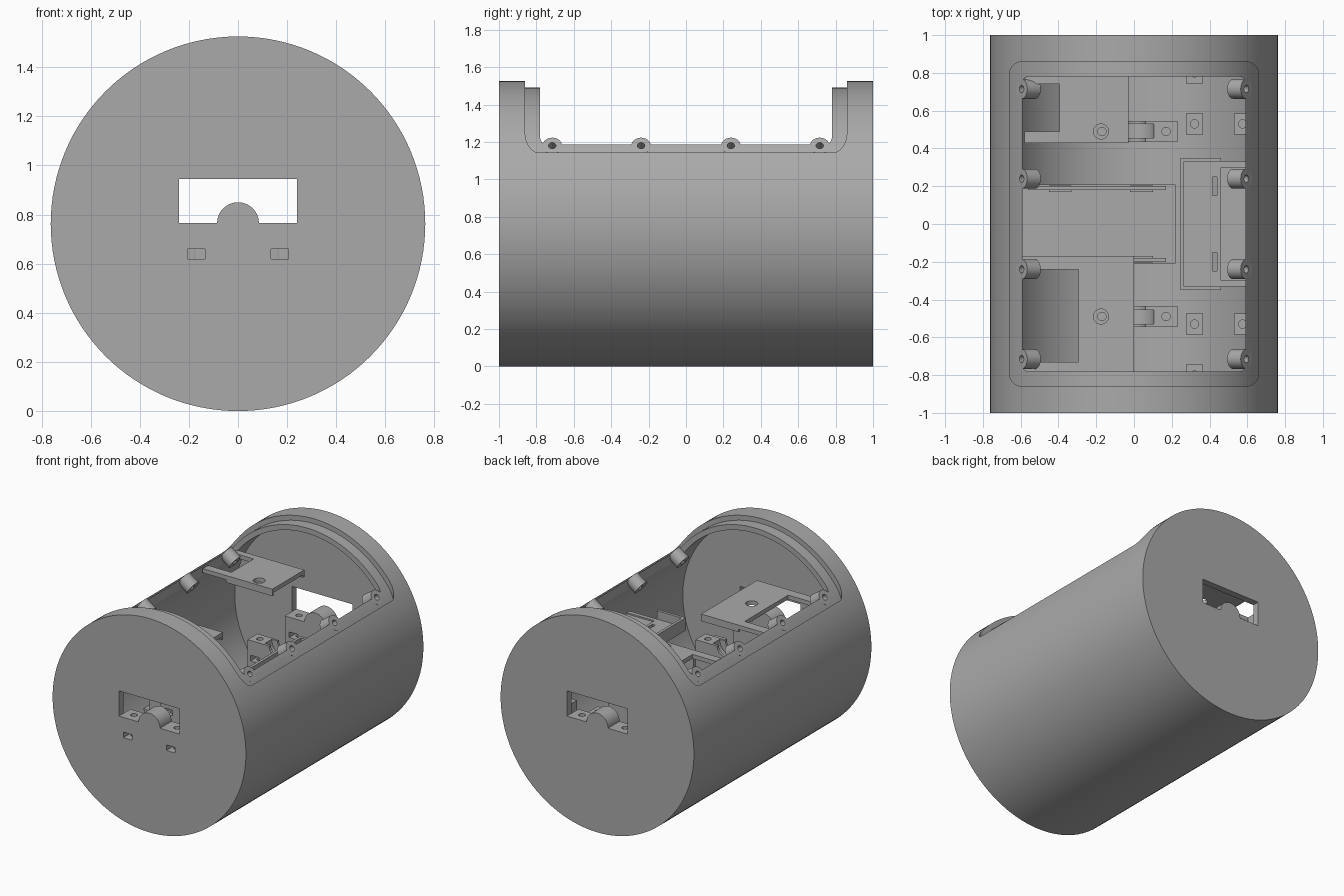
import bpy, bmesh, math
from mathutils import Matrix, Vector

if "Cube" in bpy.data.objects:
    bpy.data.objects.remove(bpy.data.objects["Cube"])

R, CZ = 0.7625, 0.7625      # hull radius and axis height
LEDGE, INNER, WALL = 0.7275, 0.69, 0.95
SEAT = 0.765                # shaft seat height

grey = bpy.data.materials.new("plain grey")
grey.diffuse_color = (0.40, 0.40, 0.40, 1)
grey.use_nodes = True
grey.node_tree.nodes["Principled BSDF"].inputs["Base Color"].default_value = grey.diffuse_color


def finish(name, bm):
    bmesh.ops.recalc_face_normals(bm, faces=bm.faces)
    me = bpy.data.meshes.new(name)
    bm.to_mesh(me)
    bm.free()
    me.materials.append(grey)
    ob = bpy.data.objects.new(name, me)
    bpy.context.collection.objects.link(ob)
    return ob


def box(name, x0, x1, y0, y1, z0, z1):
    bm = bmesh.new()
    m = Matrix.Translation(((x0 + x1) / 2, (y0 + y1) / 2, (z0 + z1) / 2))
    m = m @ Matrix.Diagonal((x1 - x0, y1 - y0, z1 - z0, 1))
    bmesh.ops.create_cube(bm, size=1, matrix=m)
    return finish(name, bm)


def rod(name, a, b, r, n=32):
    a, b = Vector(a), Vector(b)
    bm = bmesh.new()
    rot = (b - a).to_track_quat('Z', 'Y').to_matrix().to_4x4()
    bmesh.ops.create_cone(bm, cap_ends=True, segments=n, radius1=r, radius2=r,
                          depth=(b - a).length, matrix=Matrix.Translation((a + b) / 2) @ rot)
    return finish(name, bm)


def rounded_prism(name, hx, hy, r, z0, z1):
    bm = bmesh.new()
    vs = []
    for k, (sx, sy) in enumerate(((1, 1), (-1, 1), (-1, -1), (1, -1))):
        for i in range(9):
            t = math.pi / 2 * (k + i / 8)
            vs.append(bm.verts.new((sx * (hx - r) + r * math.cos(t),
                                    sy * (hy - r) + r * math.sin(t), z0)))
    f = bm.faces.new(vs)
    ext = bmesh.ops.extrude_face_region(bm, geom=[f])
    bmesh.ops.translate(bm, vec=(0, 0, z1 - z0),
                        verts=[v for v in ext['geom'] if isinstance(v, bmesh.types.BMVert)])
    return finish(name, bm)


def cut(ob, *cutters):
    for c in cutters:
        m = ob.modifiers.new("cut", 'BOOLEAN')
        m.operation, m.solver, m.object = 'DIFFERENCE', 'EXACT', c
        bpy.context.view_layer.objects.active = ob
        bpy.ops.object.modifier_apply(modifier=m.name)
        bpy.data.objects.remove(c, do_unlink=True)
    return ob


def axis_rod(name, y0, y1, r, n=32, z=CZ):
    return rod(name, (0, y0, z), (0, y1, z), r, n)


# Hull: closed drum with a stepped hatch opening on top
hull = axis_rod("hull", -1, 1, R, 128)
recess = cut(rounded_prism("recess", 0.66, 0.86, 0.07, 0.9, 2),
             axis_rod("core", -1.2, 1.2, LEDGE, 128))
cut(hull, axis_rod("cavity", -WALL, WALL, INNER, 128), recess,
    rounded_prism("opening", 0.59, 0.78, 0.03, 0.9, 2))

# End windows and front nut slots
for s in (-1, 1):
    cut(hull, box("window", -0.24, 0.24, s - 0.1, s + 0.1, SEAT, 0.945))
for s in (-1, 1):
    cut(hull, box("nut_slot", s * 0.17 - 0.035, s * 0.17 + 0.035, -1.1, -0.9, 0.62, 0.66))

# Hatch screw bosses, pointing at the drum axis
ang = math.radians(35.1)
d = Vector((math.cos(ang), 0, math.sin(ang)))
for side in (-1, 1):
    for y in (-0.715, -0.24, 0.24, 0.715):
        def at(r):
            return Vector((side * d.x * r, y, CZ + d.z * r))
        cut(hull, rod("screw_hole", at(0.6), at(0.9), 0.02, 16))
        cut(rod("screw_boss", at(0.64), at(0.727), 0.052),
            rod("screw_hole", at(0.6), at(0.8), 0.02, 16))

# Shaft supports: one at each end wall, one further in
for s in (-1, 1):
    ya, yb = sorted((s * 0.87, s * 0.97))
    end = box("end_support", -0.24, 0.24, ya, yb, 0.55, SEAT)
    ya, yb = sorted((s * 0.435, s * 0.545))
    mid = box("bearing_block", -0.23, 0.23, ya, yb, 0.08, SEAT)
    cut(mid, axis_rod("bearing_seat", s * 0.455, s * 0.53, 0.105, z=SEAT),
        axis_rod("shaft_groove", s * 0.4, s * 0.6, 0.06, z=SEAT))
    for x in (-0.17, 0.17):
        for ob, y in ((end, s * 0.93), (mid, s * 0.49)):
            cut(ob, rod("pin_hole", (x, y, 0.6), (x, y, 0.9), 0.022, 16),
                box("nut_slot", x - 0.035, x + 0.035,
                    -1.1 if y < -0.9 else y - 0.08, y + 0.02, 0.62, 0.66))
    cut(axis_rod("shaft_cap", s * 0.87, s, 0.085, 48, SEAT),
        box("lower_half", -0.2, 0.2, -1.1, 1.1, 0.5, SEAT - 0.02))

# Mounting shelves on the left, each with an access hole and a cut-out
def shelf(name, x0, x1, y0, y1, top, gap0, gap1, hole_y):
    ob = box(name, x0, x1, y0, y1, top - 0.03, top)
    cut(ob, box("gap", x0 - 0.1, gap0[0], gap0[1], gap1, 0.9, 1.4),
        rod("access_hole", (-0.175, hole_y, 1), (-0.175, hole_y, 1.3), 0.04))
    for y in (y0, y1 - 0.015):
        box(name + "_lip", gap0[0], x1, y, y + 0.015, top - 0.05, top - 0.02)


shelf("back_shelf", -0.58, -0.03, 0.43, 0.79, 1.18, (-0.395, 0.49), 0.74, 0.49)
shelf("front_shelf", -0.61, 0.0, -0.80, -0.17, 1.11, (-0.295, -0.73), -0.24, -0.49)

# Low central tray with side rails and clips
box("tray", -0.6, 0.22, -0.21, 0.21, 0.38, 0.42)
for s in (-1, 1):
    ya, yb = sorted((s * 0.18, s * 0.2))
    box("tray_rail", -0.56, 0.17, ya, yb, 0.41, 0.50)
    for x in (-0.39, 0.04):
        ya, yb = sorted((s * 0.17, s * 0.205))
        box("tray_clip", x - 0.06, x + 0.06, ya, yb, 0.44, 0.48)

# Board holder on the right
holder = box("board_holder", 0.245, 0.46, -0.35, 0.35, 0.86, 0.89)
for s in (-1, 1):
    cut(holder, box("slot", 0.415, 0.44, s * 0.2 - 0.05, s * 0.2 + 0.05, 0.8, 1))
    ya, yb = sorted((s * 0.33, s * 0.35))
    box("holder_end", 0.245, 0.46, ya, yb, 0.88, 0.95)
    ya, yb = sorted((s * 0.30, s * 0.33))
    box("holder_arm", 0.45, 0.69, ya, yb, 0.84, 0.89)
box("holder_rim", 0.245, 0.265, -0.35, 0.35, 0.88, 0.95)
box("holder_wing", 0.46, 0.68, -0.3, 0.3, 0.85, 0.88)

# Drilled posts along the right floor
for s in (-1, 1):
    for x, y, z0 in ((0.32, 0.53, 0.11), (0.575, 0.53, 0.335), (0.32, 0.80, 0.11)):
        cut(box("post", x - 0.046, x + 0.046, s * y - 0.055, s * y + 0.055, z0, 0.6),
            rod("post_hole", (x, s * y, 0.5), (x, s * y, 0.7), 0.022, 16))

# Smooth curved faces, keep edges sharp
for ob in bpy.context.scene.objects:
    ob.select_set(True)
bpy.context.view_layer.objects.active = hull
bpy.ops.object.shade_smooth_by_angle(angle=math.radians(25))
